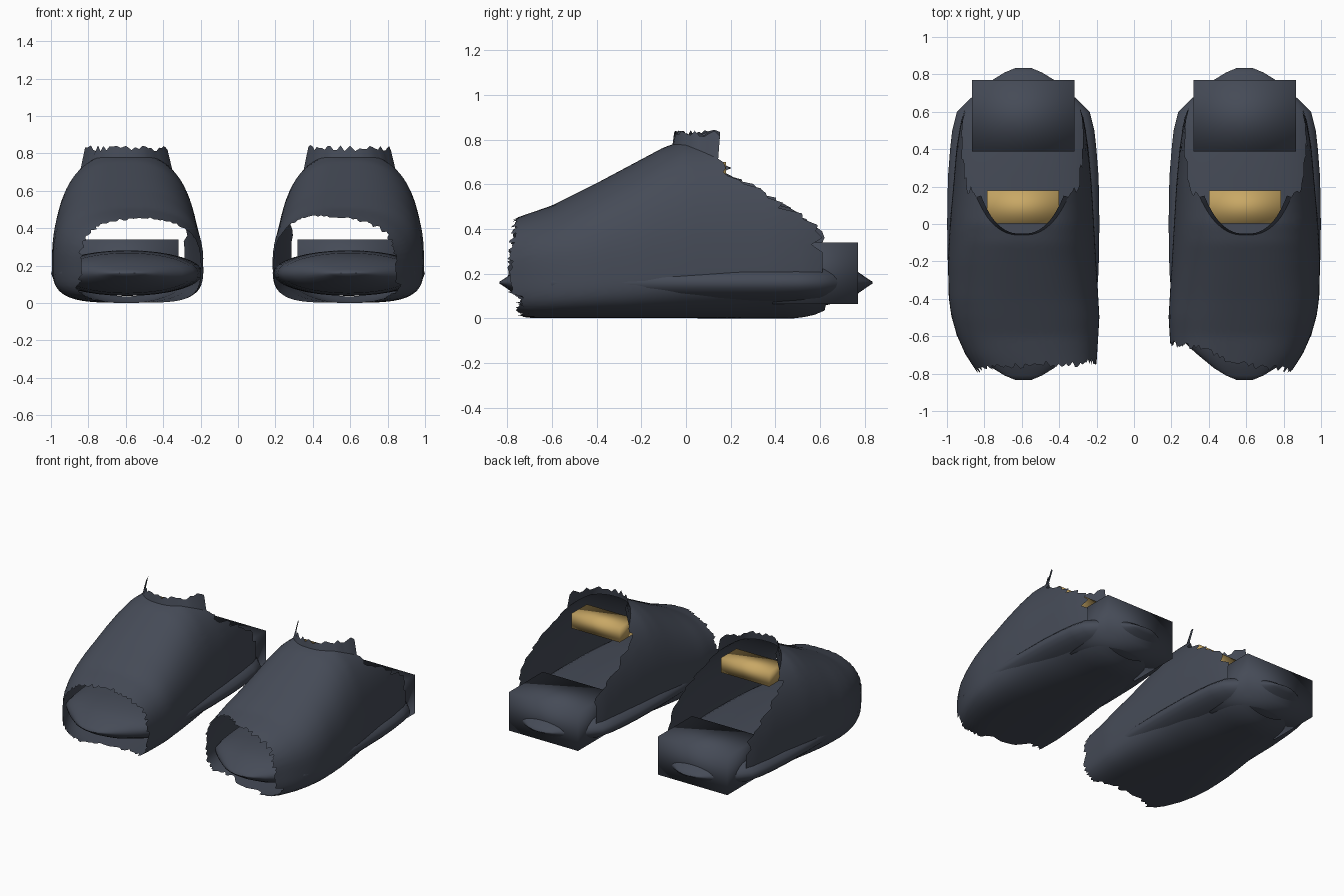
import bpy, bmesh, math, random

if "Cube" in bpy.data.objects:
    bpy.data.objects.remove(bpy.data.objects["Cube"])

random.seed(4)


def material(name, rgb):
    m = bpy.data.materials.new(name)
    m.diffuse_color = (*rgb, 1)
    m.use_nodes = True
    m.node_tree.nodes["Principled BSDF"].inputs["Base Color"].default_value = m.diffuse_color
    return m


SLATE = material("dark_slate", (0.06, 0.07, 0.095))
GOLD = material("gold", (0.58, 0.39, 0.13))


def lerp(table, v):
    """Piecewise linear lookup in a list of (key, value) pairs."""
    if v <= table[0][0]:
        return table[0][1]
    for (a, p), (b, q) in zip(table, table[1:]):
        if v <= b:
            return p + (q - p) * (v - a) / (b - a)
    return table[-1][1]


def spow(v, e):
    return math.copysign(abs(v) ** e, v)


def finish(name, bm, mat):
    bmesh.ops.recalc_face_normals(bm, faces=bm.faces)
    for f in bm.faces:
        f.smooth = True
    me = bpy.data.meshes.new(name)
    bm.to_mesh(me)
    bm.free()
    me.materials.append(mat)
    ob = bpy.data.objects.new(name, me)
    bpy.context.collection.objects.link(ob)
    return ob


def skin(bm, rows, closed=True):
    """Bridge rows of points with quads."""
    vs = [[bm.verts.new(p) for p in r] for r in rows]
    n = len(vs[0])
    for a, b in zip(vs, vs[1:]):
        for j in range(n if closed else n - 1):
            k = (j + 1) % n
            bm.faces.new((a[j], a[k], b[k], b[j]))
    return vs


def box(name, lo, hi, mat):
    bm = bmesh.new()
    bmesh.ops.create_cube(bm, size=1)
    for v in bm.verts:
        v.co = [(a + b) / 2 + c * (b - a) for a, b, c in zip(lo, hi, v.co)]
    return finish(name, bm, mat)


# Shell outline along the shoe: outer side, inner side, top ridge, underside
OUTER = [(-.82, .82), (-.7, .90), (-.6, .945), (-.5, .975), (-.4, .99), (-.2, .995), (0, .985),
         (.2, .967), (.4, .95), (.55, .925), (.68, .88)]
INNER = [(-.82, .205), (-.5, .185), (-.2, .202), (.2, .225), (.4, .243), (.55, .265), (.68, .31)]
TOP = [(-.82, .42), (-.76, .45), (-.6, .505), (-.4, .605), (-.1, .765), (0, .80), (.2, .81)]
BOTTOM = [(-.8, .012), (-.7, .002), (.48, .0), (.56, .01), (.62, .035), (.68, .08)]
# Roundness of the lower half: boxy at the toe, tucked in at the heel
LOWER = [(-.6, 3.9), (-.3, 3.4), (0, 2.6), (.3, 2.1), (.6, 1.9)]
# Rear edge of the shell by height
COLLAR = [(0, .62), (.07, .64), (.2, .61), (.3, .61), (.43, .57), (.48, .46), (.52, .40),
          (.6, .27), (.64, .2), (.7, .16), (.74, .08), (.78, -.01), (.80, -.06)]
# Sole half width and half thickness along its length
SOLE_W = [(0, .407), (.3, .402), (.5, .38), (.6, .355), (.66, .295), (.7, .25), (.77, .165),
          (.81, .10), (.835, .04)]
SOLE_H = [(0, .122), (.4, .12), (.6, .108), (.7, .082), (.77, .048), (.81, .02), (.835, .004)]


def shell_point(t, y, side):
    xo, xi = lerp(OUTER, y), lerp(INNER, y)
    zt, zb, zm = lerp(TOP, y), lerp(BOTTOM, y), .21
    c, s = math.cos(t), math.sin(t)
    n = 2.5 if s > 0 else lerp(LOWER, y)
    x = (xo + xi) / 2 + (xo - xi) / 2 * spow(c, 2 / n)
    z = zm + (zt - zm if s > 0 else zm - zb) * spow(s, 2 / n)
    return (side * x, y, z)


def build_shoe(side, label, tear):
    # Foot shell with torn front and rear edges
    N, M = 140, 28
    cols, collar = [], []
    for j in range(N):
        t = 2 * math.pi * j / N
        z0 = shell_point(t, 0, 1)[2]
        c, s = math.cos(t), math.sin(t)
        back = lerp(COLLAR, z0)
        if .3 < z0 < .68:
            back += random.uniform(-.04, .03)
        front = lerp([(-1, tear), (-.45, tear - .02), (0, -.75), (.8, -.775), (1, -.785)], c)
        if s < -.3:
            # notch under the toe
            front = max(front, -.745) + .09 * math.exp(-((c + .2) / .35) ** 2)
        front += random.uniform(-.018, .018)
        col = [shell_point(t, front + (back - front) * i / M, side) for i in range(M + 1)]
        cols.append(col)
        if s > 0 and z0 > .705:
            collar.append(col[-1])
    bm = bmesh.new()
    skin(bm, list(zip(*cols)))
    finish(label + "_shell", bm, SLATE)

    # Ragged strip standing on the collar, leaning inwards
    mid = side * .595
    rim = [(mid + (x - mid) * .9, y + .008, max(z + .01, .83 + random.uniform(-.018, .014)))
           for x, y, z in collar]
    bm = bmesh.new()
    skin(bm, [collar, rim], closed=False)
    finish(label + "_torn_collar", bm, SLATE)

    # Lens shaped sole with blunt pointed ends
    rows = []
    ys = [.835, .81, .77, .7, .66, .6, .5, .4, .25, .1]
    for y in [-v for v in ys] + [0] + ys[::-1]:
        w, h = lerp(SOLE_W, abs(y)), lerp(SOLE_H, abs(y))
        rows.append([(side * (.592 + w * math.cos(a)), y, .16 + h * math.sin(a))
                     for a in [2 * math.pi * k / 32 for k in range(32)]])
    bm = bmesh.new()
    vs = skin(bm, rows)
    bm.faces.new(vs[0])
    bm.faces.new(vs[-1])
    finish(label + "_sole", bm, SLATE)

    # Heel block and gold block beneath the instep
    def span(a, b):
        return sorted((side * a, side * b))
    x0, x1 = span(.318, .867)
    box(label + "_heel_block", (x0, .387, .065), (x1, .77, .34), SLATE)
    x0, x1 = span(.402, .785)
    box(label + "_instep_block", (x0, .003, .595), (x1, .178, .70), GOLD)


build_shoe(-1, "left", -.735)
build_shoe(1, "right", -.64)
